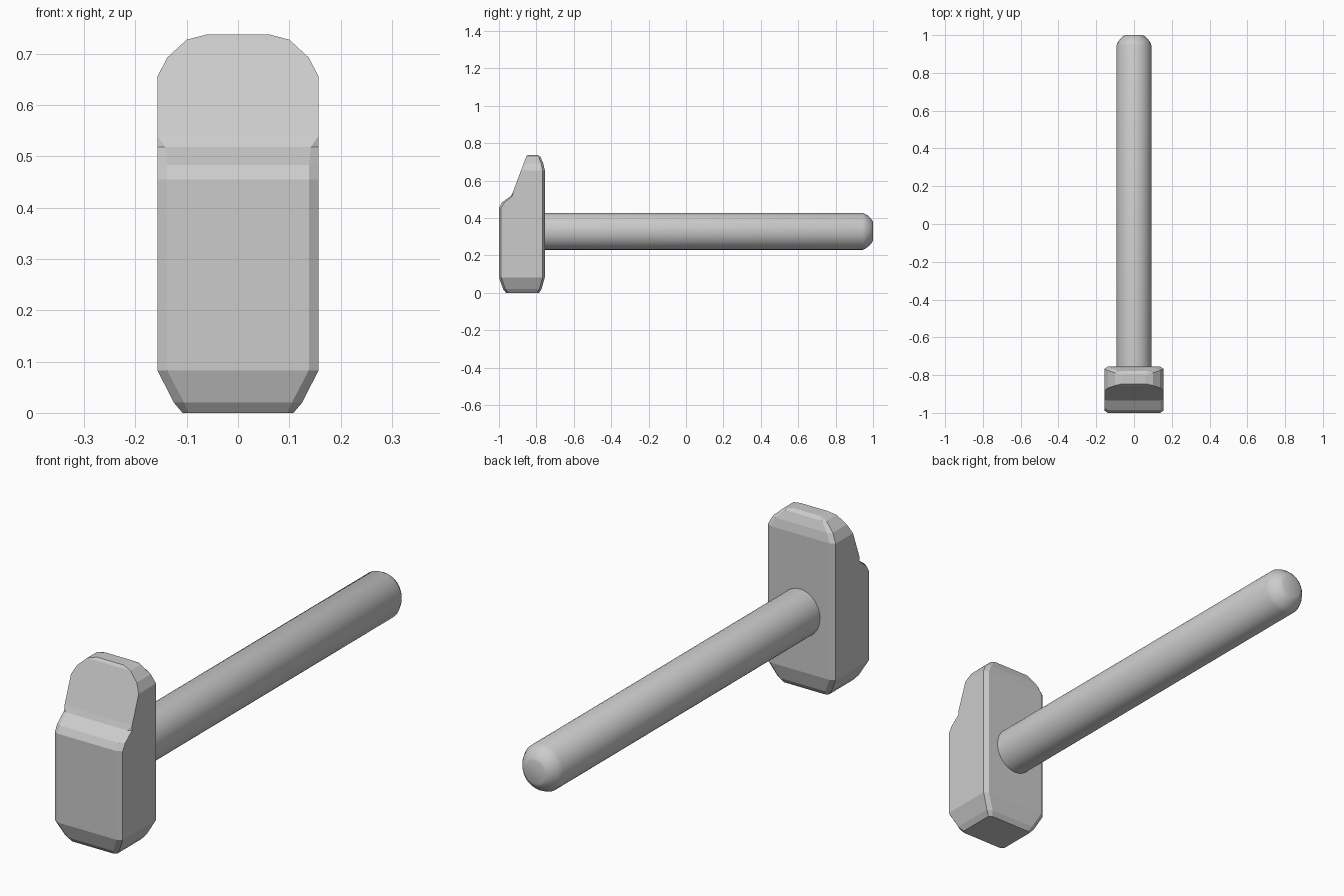
import bpy, bmesh, math

if "Cube" in bpy.data.objects:
    bpy.data.objects.remove(bpy.data.objects["Cube"])


def loft(name, rings):
    """Skin a stack of matching rings and cap both ends."""
    bm = bmesh.new()
    rows = [[bm.verts.new(p) for p in ring] for ring in rings]
    n = len(rows[0])
    for a, b in zip(rows, rows[1:]):
        for i in range(n):
            j = (i + 1) % n
            bm.faces.new((a[i], a[j], b[j], b[i]))
    bm.faces.new(rows[0])
    bm.faces.new(rows[-1])
    bmesh.ops.remove_doubles(bm, verts=bm.verts[:], dist=0.0005)
    bmesh.ops.recalc_face_normals(bm, faces=bm.faces[:])
    mesh = bpy.data.meshes.new(name)
    bm.to_mesh(mesh)
    bm.free()
    ob = bpy.data.objects.new(name, mesh)
    bpy.context.collection.objects.link(ob)
    return ob


def head_ring(z, w, front, back, cx_front, cy_front, cx_back, cy_back):
    """Rectangle with chamfered corners, symmetric in x."""
    half = [(w - cx_front, front), (w, front + cy_front),
            (w, back - cy_back), (w - cx_back, back)]
    pts = half + [(-x, y) for x, y in reversed(half)]
    return [(x, y, z) for x, y in pts]


# Hammer head: z, half width, front y, back y, front chamfer x/y, back chamfer x/y
sections = [
    (0.000, 0.108, -0.962, -0.785, 0.012, 0.010, 0.012, 0.010),
    (0.020, 0.125, -0.978, -0.772, 0.020, 0.012, 0.020, 0.012),
    (0.083, 0.157, -1.000, -0.755, 0.019, 0.012, 0.019, 0.012),
    (0.455, 0.157, -1.000, -0.755, 0.019, 0.012, 0.019, 0.012),
    (0.483, 0.157, -0.985, -0.755, 0.019, 0.014, 0.019, 0.012),
    (0.518, 0.157, -0.935, -0.755, 0.015, 0.008, 0.019, 0.012),
    (0.540, 0.157, -0.925, -0.755, 0.000, 0.000, 0.019, 0.012),
    (0.655, 0.157, -0.882, -0.755, 0.000, 0.000, 0.019, 0.012),
    (0.692, 0.138, -0.868, -0.763, 0.000, 0.000, 0.019, 0.012),
    (0.727, 0.100, -0.855, -0.778, 0.000, 0.000, 0.015, 0.010),
    (0.737, 0.062, -0.846, -0.793, 0.000, 0.000, 0.006, 0.006),
]
loft("hammer_head", [head_ring(*s) for s in sections])

# Handle: oval shaft with a rounded butt, as (y, scale) stations
SIDES = 32
stations = [(-0.80, 1.0), (0.945, 1.0), (0.965, 0.90), (0.982, 0.76),
            (0.995, 0.60), (1.0, 0.48)]
angles = [2 * math.pi * i / SIDES for i in range(SIDES)]
handle = loft("handle", [[(0.093 * s * math.cos(a), y, 0.329 + 0.099 * s * math.sin(a))
                          for a in angles] for y, s in stations])
bpy.context.view_layer.objects.active = handle
handle.select_set(True)
bpy.ops.object.shade_smooth_by_angle(angle=math.radians(40))
